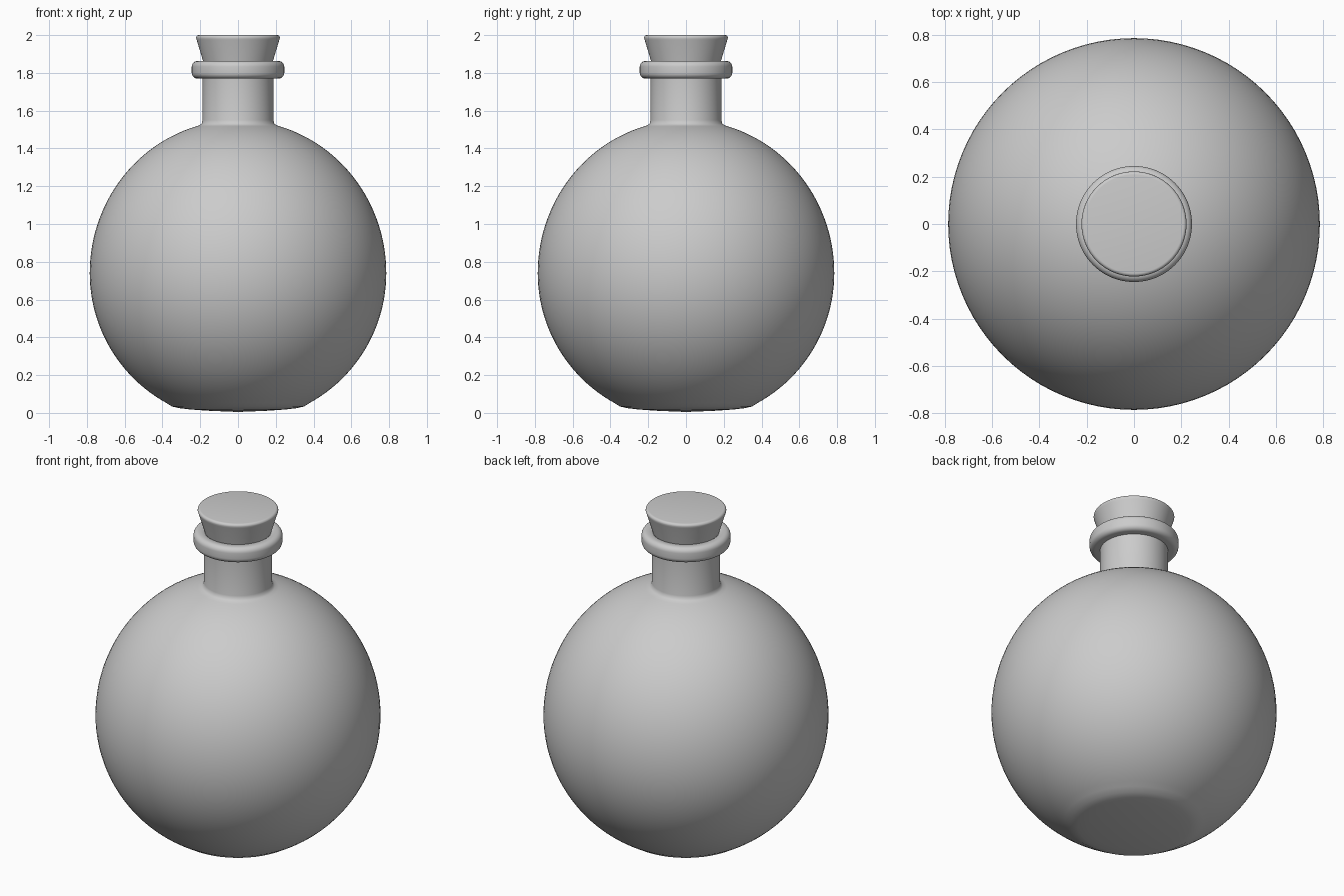
import bpy, bmesh, math

if "Cube" in bpy.data.objects:
    bpy.data.objects.remove(bpy.data.objects["Cube"])

SEGMENTS = 96


def lathe(name, profile):
    """Revolve (radius, height) points about z; ends on the axis close the form."""
    bm = bmesh.new()
    verts = [bm.verts.new((r, 0, z)) for r, z in profile]
    edges = [bm.edges.new(pair) for pair in zip(verts, verts[1:])]
    bmesh.ops.spin(bm, geom=verts + edges, axis=(0, 0, 1), cent=(0, 0, 0),
                   angle=math.tau, steps=SEGMENTS, use_duplicate=False)
    bmesh.ops.remove_doubles(bm, verts=bm.verts, dist=1e-4)
    bmesh.ops.recalc_face_normals(bm, faces=bm.faces)
    mesh = bpy.data.meshes.new(name)
    bm.to_mesh(mesh)
    bm.free()
    obj = bpy.data.objects.new(name, mesh)
    bpy.context.collection.objects.link(obj)
    bpy.ops.object.select_all(action='DESELECT')
    obj.select_set(True)
    bpy.context.view_layer.objects.active = obj
    bpy.ops.object.shade_smooth_by_angle(angle=math.radians(40))
    return obj


def arc(cr, cz, rr, rz, start, end, steps):
    """Elliptical arc of profile points, angles in degrees."""
    angles = [math.radians(start + (end - start) * i / steps) for i in range(steps + 1)]
    return [(cr + rr * math.cos(a), cz + rz * math.sin(a)) for a in angles]


# Bottle: shallow rounded base, globe body, neck and rounded lip
base = [(0, 0.005), (0.15, 0.011), (0.25, 0.018), (0.31, 0.025), (0.35, 0.034)]
globe = (arc(0, 0.74, 0.785, 0.785, -61, 0, 24)
         + arc(0, 0.74, 0.785, 0.81, 0, 73.5, 28)[1:])
neck = [(0.203, 1.523), (0.192, 1.532), (0.187, 1.55), (0.187, 1.77)]
lip = (arc(0.215, 1.80, 0.03, 0.03, -90, 0, 6)
       + arc(0.215, 1.833, 0.03, 0.03, 0, 90, 6)
       + [(0.19, 1.863), (0.18, 1.855), (0.17, 1.80), (0, 1.80)])
lathe("bottle", base + globe + neck + lip)

# Cork: tapered stopper with a softened top edge
cork = ([(0, 1.81), (0.172, 1.81), (0.185, 1.863), (0.219, 1.975)]
        + arc(0.208, 1.985, 0.014, 0.015, 0, 90, 5) + [(0, 2.0)])
lathe("cork", cork)
